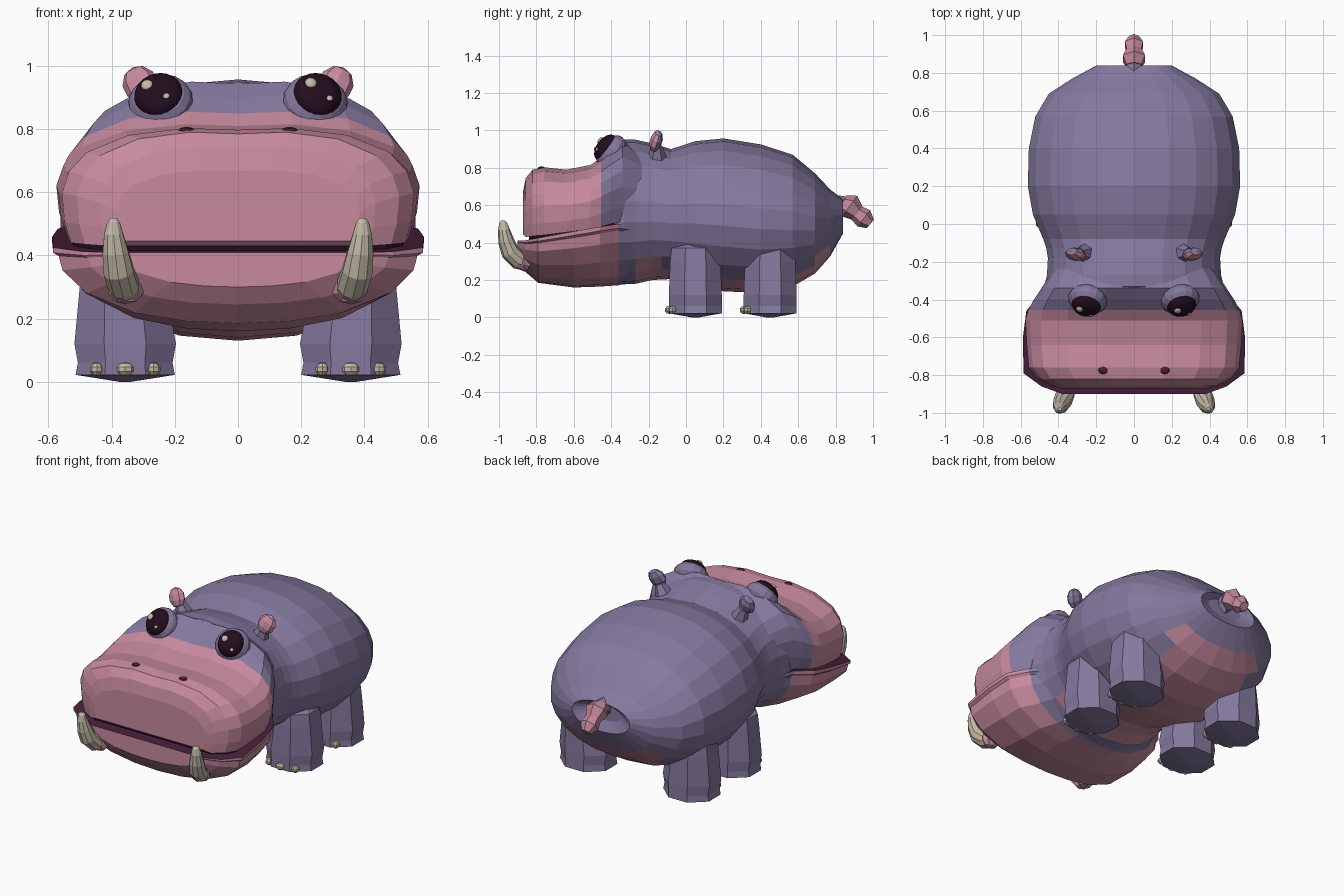
import bpy, bmesh, math
from mathutils import Vector, Matrix

if "Cube" in bpy.data.objects:
    bpy.data.objects.remove(bpy.data.objects["Cube"])

COLOURS = {
    "purple_hide": (0.235, 0.19, 0.345),
    "pink_skin": (0.57, 0.255, 0.345),
    "plum_lip": (0.065, 0.014, 0.042),
    "dark_eye": (0.017, 0.004, 0.013),
    "ivory": (0.55, 0.49, 0.38),
}
PURPLE, PINK, PLUM, DARK, IVORY = range(5)
MATS = []
for name, rgb in COLOURS.items():
    MATS.append(bpy.data.materials.new(name))
    MATS[-1].diffuse_color = (*rgb, 1)


def finish(name, bm, paint, smooth=False):
    """Turn a bmesh into an object; paint is a colour or a rule(face)."""
    bmesh.ops.recalc_face_normals(bm, faces=bm.faces)
    bm.normal_update()
    for f in bm.faces:
        f.smooth = smooth
        f.material_index = paint(f) if callable(paint) else paint
    me = bpy.data.meshes.new(name)
    bm.to_mesh(me)
    bm.free()
    for m in MATS:
        me.materials.append(m)
    ob = bpy.data.objects.new(name, me)
    bpy.context.collection.objects.link(ob)
    return ob


def loft(name, rings, paint):
    """Skin a list of equal-length point rings and cap both ends."""
    bm = bmesh.new()
    vs = [[bm.verts.new(p) for p in r] for r in rings]
    n = len(vs[0])
    for a, b in zip(vs, vs[1:]):
        for i in range(n):
            j = (i + 1) % n
            bm.faces.new((a[i], a[j], b[j], b[i]))
    bm.faces.new(vs[0])
    bm.faces.new(vs[-1])
    return finish(name, bm, paint)


def profile_rings(profile, sections):
    """Scale a half profile (x, height 0..1, bottom to top) to each (y, w, zlo, zhi)."""
    full = profile + [(-x, t) for x, t in reversed(profile[1:-1])]
    return [[(x * w, y, lo + t * (hi - lo)) for x, t in full] for y, w, lo, hi in sections]


def tube(name, path, paint, sides=8):
    """Tube through (x, y, z, radius) points."""
    rings = []
    for i, p in enumerate(path):
        a, b = path[max(i - 1, 0)], path[min(i + 1, len(path) - 1)]
        d = (Vector(b[:3]) - Vector(a[:3])).normalized()
        u = d.cross(Vector((1, 0, 0))).normalized()
        v = d.cross(u)
        rings.append([Vector(p[:3]) + p[3] * (u * math.cos(t) + v * math.sin(t))
                      for t in (2 * math.pi * k / sides for k in range(sides))])
    return loft(name, rings, paint)


def ball(name, loc, size, paint, rot=None, seg=10, smooth=False):
    bm = bmesh.new()
    bmesh.ops.create_uvsphere(bm, u_segments=seg, v_segments=max(5, seg * 2 // 3), radius=1)
    m = Matrix.Translation(loc) @ (rot or Matrix()) @ Matrix.Diagonal((*size, 1))
    bmesh.ops.transform(bm, matrix=m, verts=bm.verts)
    return finish(name, bm, paint, smooth)


def merge(base, part):
    """Union part into base, keeping both if the union comes out broken."""
    mod = base.modifiers.new("union", 'BOOLEAN')
    mod.operation, mod.solver, mod.object = 'UNION', 'EXACT', part
    dg = bpy.context.evaluated_depsgraph_get()
    dg.update()
    me = bpy.data.meshes.new_from_object(base.evaluated_get(dg))
    base.modifiers.remove(mod)

    def box(*meshes):
        return [g(v.co[i] for m in meshes for v in m.vertices) for i in range(3) for g in (min, max)]
    if len(me.polygons) > 0.8 * len(base.data.polygons) and max(
            abs(a - b) for a, b in zip(box(me), box(base.data, part.data))) < 0.01:
        base.data = me
        bpy.data.objects.remove(part)


# Body, neck and rump with a pink belly and a tucked pocket under the tail
oval = [(math.sin(math.pi * k / 11), 0.5 - 0.5 * math.cos(math.pi * k / 11)) for k in range(12)]
oval = [(abs(x) ** 0.88 if 0 < k < 11 else 0, t) for k, (x, t) in enumerate(oval)]
sections = [(-0.38, 0.48, 0.178, 0.90), (-0.33, 0.48, 0.177, 0.95), (-0.27, 0.465, 0.18, 0.95),
            (-0.18, 0.46, 0.20, 0.93), (-0.13, 0.468, 0.203, 0.915), (-0.08, 0.485, 0.205, 0.90),
            (0.05, 0.54, 0.17, 0.942), (0.20, 0.567, 0.14, 0.957), (0.40, 0.562, 0.13, 0.925),
            (0.57, 0.527, 0.165, 0.87), (0.69, 0.455, 0.235, 0.77), (0.77, 0.33, 0.325, 0.685),
            (0.84, 0.20, 0.45, 0.63), (0.81, 0.12, 0.51, 0.61)]


def belly(f):
    c = f.calc_center_median()
    reach = 0.38 if c.y < -0.14 else 0.3
    return PINK if f.normal.z < -0.45 and abs(c.x) < reach and -0.27 < c.y < 0.75 else PURPLE


body = loft("body", profile_rings(oval, sections), belly)
skin = []

# Upper muzzle and brow, sinking into the neck
muzzle_half = [(0, 0), (0.5, 0), (0.95, 0), (0.985, 0.18), (1, 0.43), (0.96, 0.62), (0.86, 0.79),
               (0.62, 0.94), (0.3, 1), (0, 0.985)]
muzzle = [(-0.20, 0.40, 0.52, 0.87), (-0.34, 0.49, 0.51, 0.95), (-0.40, 0.53, 0.50, 0.905),
          (-0.455, 0.56, 0.485, 0.855), (-0.51, 0.575, 0.475, 0.815), (-0.64, 0.568, 0.455, 0.79),
          (-0.76, 0.557, 0.44, 0.803), (-0.82, 0.51, 0.435, 0.79), (-0.857, 0.435, 0.43, 0.745),
          (-0.872, 0.385, 0.445, 0.67)]


def muzzle_paint(f):
    if f.normal.z < -0.8:
        return PLUM
    return PINK if f.calc_center_median().y < -0.44 else PURPLE


skin.append(loft("upper_muzzle", profile_rings(muzzle_half, muzzle), muzzle_paint))

# Lower jaw with a dark flat lip on top
jaw_half = [(0, 0), (0.28, 0.03), (0.56, 0.14), (0.82, 0.4), (0.95, 0.7), (0.97, 0.89),
            (1, 0.93), (1, 1), (0.5, 1), (0, 1)]
jaw = [(-0.24, 0.42, 0.21, 0.48), (-0.36, 0.49, 0.172, 0.50), (-0.46, 0.57, 0.165, 0.485),
       (-0.60, 0.588, 0.16, 0.46), (-0.79, 0.585, 0.185, 0.425), (-0.86, 0.49, 0.245, 0.412),
       (-0.90, 0.38, 0.30, 0.41)]


def jaw_paint(f):
    if f.normal.z > 0.6:
        return PLUM
    return PURPLE if f.calc_center_median().y > -0.35 else PINK


skin.append(loft("lower_jaw", profile_rings(jaw_half, jaw), jaw_paint))

# Dark mouth lining filling the gap between the jaws
lining = [(-0.36, 0.46, 0.47, 0.53), (-0.46, 0.52, 0.46, 0.50), (-0.62, 0.53, 0.43, 0.475),
          (-0.76, 0.52, 0.41, 0.455), (-0.81, 0.47, 0.40, 0.45), (-0.84, 0.40, 0.40, 0.445)]
skin.append(loft("mouth_lining", profile_rings([(0, 0), (1, 0), (1, 1), (0, 1)], lining), DARK))

# Tail: purple root and pink tuft
skin.append(tube("tail_root", [(0, 0.76, 0.56, 0.06), (0, 0.82, 0.61, 0.05),
                               (0, 0.86, 0.605, 0.04)], PURPLE, 6))
skin.append(tube("tail_tuft", [(0, 0.838, 0.612, 0.045), (0, 0.875, 0.595, 0.068),
                               (0, 0.915, 0.557, 0.045), (0, 0.95, 0.53, 0.055),
                               (0, 0.986, 0.5, 0.03)], PINK, 6))

for s, side in ((1, "right"), (-1, "left")):
    # Legs with flared feet and toenails
    for which, cy in (("front", 0.05), ("hind", 0.45)):
        rows = [(0.0, 0.02, 0.357), (0.022, 0.17, 0.357), (0.06, 0.162, 0.357), (0.12, 0.174, 0.357),
                (0.30, 0.146, 0.366), (0.37, 0.138, 0.366), (0.44, 0.06, 0.36)]
        rings = [[(s * cx + r * math.cos(a), cy + min(r, 0.153) * math.sin(a), z)
                  for a in (math.pi * (k + 0.5) / 4 for k in range(8))] for z, r, cx in rows]
        skin.append(loft(f"{which}_leg_{side}", rings, PURPLE))
        for k, dx in enumerate((-0.09, 0, 0.09)):
            ball(f"{which}_toenail_{side}_{k}", (s * 0.357 + dx, cy - 0.139 + abs(dx) * 0.2, 0.04),
                 (0.029 if dx == 0 else 0.023, 0.024, 0.022), IVORY, seg=8)

    # Tusk in a pink gum
    tube(f"tusk_{side}", [(s * 0.352, -0.84, 0.285, 0.04), (s * 0.362, -0.895, 0.305, 0.05),
                          (s * 0.378, -0.94, 0.35, 0.05), (s * 0.388, -0.962, 0.41, 0.043),
                          (s * 0.394, -0.974, 0.47, 0.031), (s * 0.394, -0.978, 0.505, 0.021),
                          (s * 0.394, -0.978, 0.518, 0.01)], IVORY, 10)
    skin.append(ball(f"gum_{side}", (s * 0.355, -0.865, 0.295), (0.058, 0.035, 0.05), PINK, seg=8))

    # Nostril
    ball(f"nostril_{side}", (s * 0.163, -0.772, 0.795), (0.027, 0.023, 0.012), PLUM)

    # Ear: purple shell with pink front
    tilt = Matrix.Rotation(s * 0.45, 4, 'Y') @ Matrix.Rotation(-0.3, 4, 'X')
    skin.append(tube(f"ear_root_{side}", [(s * 0.25, -0.155, 0.83, 0.06),
                                          (s * 0.29, -0.155, 0.915, 0.03)], PURPLE, 6))
    skin.append(ball(f"ear_{side}", (s * 0.31, -0.16, 0.943), (0.056, 0.034, 0.06),
                     lambda f: PINK if f.normal.y < -0.05 else PURPLE, tilt, seg=8))

    # Eye: socket, dark eyeball and two glints
    d = Vector((s * 0.18, -0.78, 0.6)).normalized()
    rot = d.to_track_quat('Z', 'Y').to_matrix().to_4x4()
    c = Vector((s * 0.245, -0.4, 0.885))
    skin.append(ball(f"eye_socket_{side}", c, (0.104, 0.1, 0.066), PURPLE, rot, seg=16))
    e = c + d * 0.037
    size = Vector((0.078, 0.08, 0.048))
    ball(f"eyeball_{side}", e, size, DARK, rot, seg=24, smooth=True)
    right = (Vector((1, 0, 0)) - d * d.x).normalized()
    up = d.cross(right)
    up = up if up.z > 0 else -up
    for k, (u, v, r) in enumerate(((-0.029, 0.012, 0.02), (0.032, -0.036, 0.011))):
        h = size.z * math.sqrt(1 - (u / size.x) ** 2 - (v / size.y) ** 2)
        ball(f"eye_glint_{side}_{k}", e + right * u + up * v + d * h, (r, r, r * 0.5),
             IVORY, rot, smooth=True)

# Join the skin parts into one clean shell
for part in skin:
    merge(body, part)

for m in bpy.data.materials:
    if m.users and not m.is_grease_pencil:
        m.use_nodes = True
        m.node_tree.nodes["Principled BSDF"].inputs["Base Color"].default_value = m.diffuse_color
